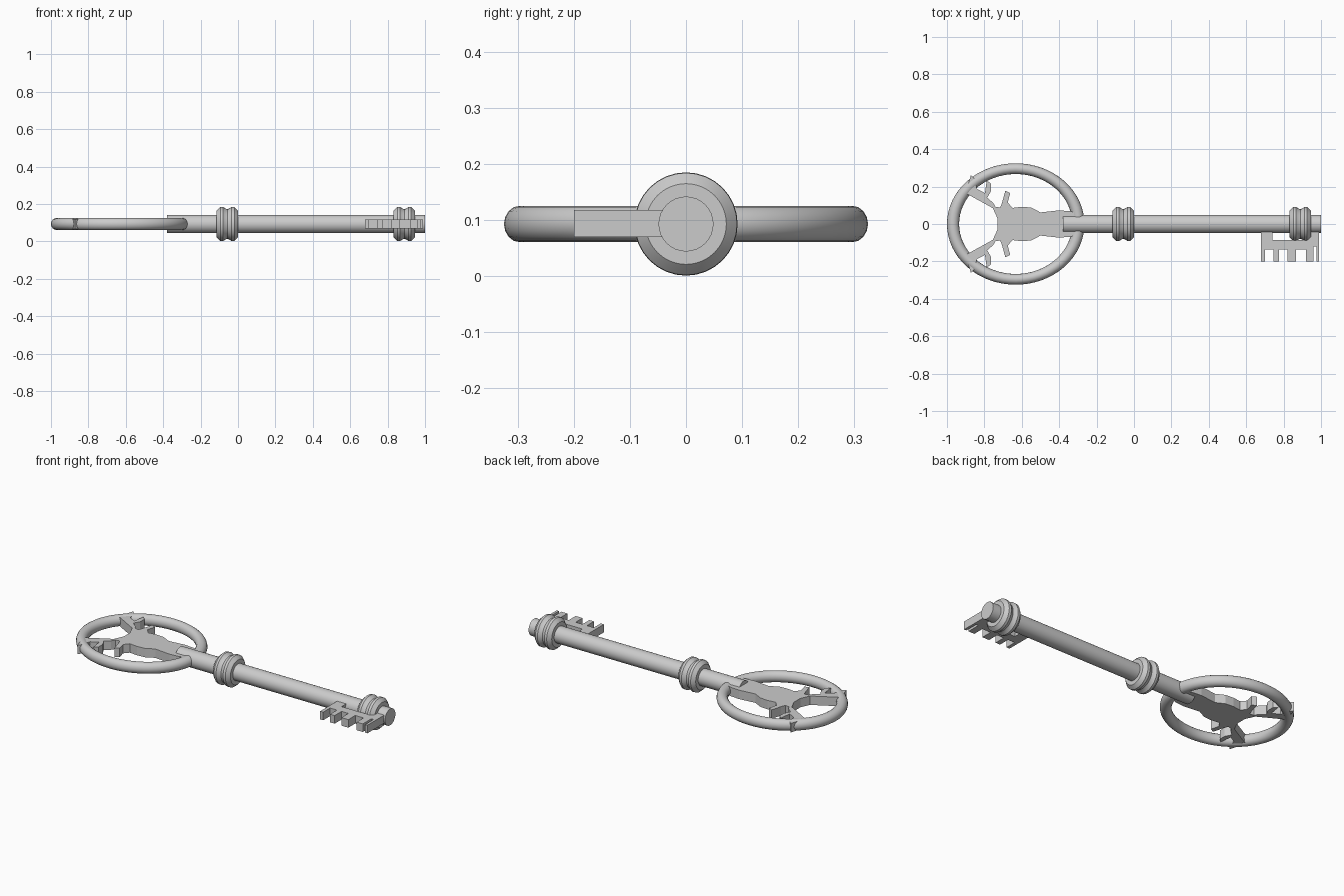
import bpy, bmesh, math

if "Cube" in bpy.data.objects:
    bpy.data.objects.remove(bpy.data.objects["Cube"])

ZC = 0.093  # height of the key's axis


def make_object(name, bm, smooth=True):
    bmesh.ops.recalc_face_normals(bm, faces=bm.faces)
    mesh = bpy.data.meshes.new(name)
    bm.to_mesh(mesh)
    bm.free()
    ob = bpy.data.objects.new(name, mesh)
    bpy.context.collection.objects.link(ob)
    if smooth:
        bpy.ops.object.select_all(action='DESELECT')
        ob.select_set(True)
        bpy.context.view_layer.objects.active = ob
        bpy.ops.object.shade_smooth_by_angle(angle=math.radians(35))
    return ob


def lathe_x(name, profile, sides=32):
    """Revolve (x, radius) points around the key's axis and cap both ends."""
    bm = bmesh.new()
    rings = []
    for x, r in profile:
        rings.append([bm.verts.new((x, r * math.cos(2 * math.pi * i / sides),
                                    ZC + r * math.sin(2 * math.pi * i / sides)))
                      for i in range(sides)])
    for a, b in zip(rings, rings[1:]):
        for i in range(sides):
            j = (i + 1) % sides
            bm.faces.new((a[i], a[j], b[j], b[i]))
    bm.faces.new(rings[0])
    bm.faces.new(rings[-1])
    return make_object(name, bm)


def plate(name, outline, z0, z1):
    """Extrude a flat outline between two heights."""
    bm = bmesh.new()
    face = bm.faces.new([bm.verts.new((x, y, z0)) for x, y in outline])
    ext = bmesh.ops.extrude_face_region(bm, geom=[face])
    for v in ext['geom']:
        if isinstance(v, bmesh.types.BMVert):
            v.co.z = z1
    bmesh.ops.triangulate(bm, faces=[f for f in bm.faces if len(f.verts) > 4])
    return make_object(name, bm, smooth=False)


# Shaft
lathe_x("shaft", [(-0.38, 0.049), (1.0, 0.049)])

# Double-bead collars
bead = [(0, 0.072), (0.008, 0.08), (0.02, 0.091), (0.034, 0.092), (0.046, 0.083),
        (0.057, 0.079)]
collar = bead + [(0.114 - x, r) for x, r in reversed(bead[:-1])]
for name, x0 in (("middle_collar", -0.114), ("tip_collar", 0.832)):
    lathe_x(name, [(x0 + x, r) for x, r in collar])

# Oval bow ring
bm = bmesh.new()
N, M = 64, 16
rows = []
for i in range(N):
    a = 2 * math.pi * i / N
    row = []
    for k in range(M):
        t = 2 * math.pi * k / M
        r = 0.335 + 0.0325 * math.cos(t)
        row.append(bm.verts.new((-0.6325 + r * math.cos(a), 0.883 * r * math.sin(a),
                                 ZC + 0.0325 * math.sin(t))))
    rows.append(row)
for i in range(N):
    a, b = rows[i], rows[(i + 1) % N]
    for k in range(M):
        bm.faces.new((a[k], b[k], b[(k + 1) % M], a[(k + 1) % M]))
make_object("bow_ring", bm)

# Branching ornament inside the bow, half outline mirrored over y = 0
half = [(-0.30, 0.055), (-0.34, 0.068), (-0.40, 0.073), (-0.50, 0.062), (-0.55, 0.088),
        (-0.60, 0.092), (-0.65, 0.086), (-0.675, 0.115), (-0.662, 0.165), (-0.688, 0.178),
        (-0.705, 0.115), (-0.715, 0.088), (-0.74, 0.092), (-0.755, 0.115), (-0.785, 0.14),
        (-0.765, 0.175), (-0.765, 0.215), (-0.787, 0.235), (-0.797, 0.165),
        (-0.84, 0.188), (-0.855, 0.245), (-0.872, 0.262), (-0.90, 0.165),
        (-0.755, 0.085), (-0.73, 0.03)]
plate("bow_ornament", half + [(x, -y) for x, y in reversed(half)], 0.067, 0.12)

# Toothed bit: bar, two stems up to the shaft, and teeth cut downwards
TOP, BAR, GAP, TIP = -0.03, -0.085, -0.135, -0.2
teeth = [(0.68, 0.70), (0.745, 0.775), (0.82, 0.865), (0.92, 0.96), (0.975, 0.99)]
bit = [(0.68, TOP), (0.74, TOP), (0.74, BAR), (0.925, BAR), (0.925, TOP), (0.99, TOP)]
for n, (x0, x1) in enumerate(reversed(teeth)):
    gap = GAP if n else TIP + 0.08
    bit += [(x1, TIP), (x0, TIP)]
    if n < len(teeth) - 1:
        nxt = teeth[len(teeth) - 2 - n][1]
        bit += [(x0, gap), (nxt, gap)]
plate("key_bit", bit, 0.07, 0.118)
